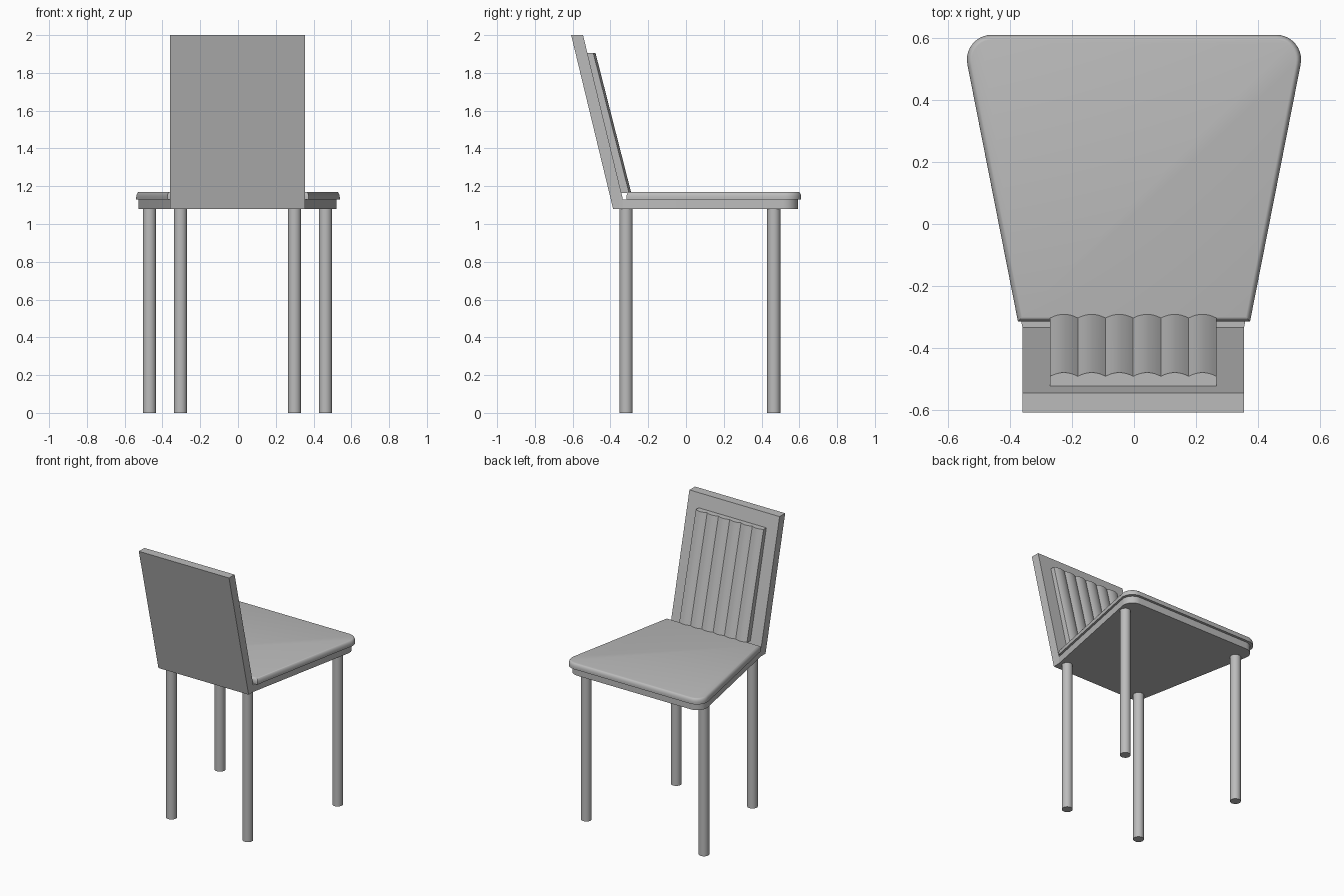
import bpy
import bmesh
import math
from mathutils import Vector

cube = bpy.data.objects.get("Cube")
if cube:
    bpy.data.objects.remove(cube, do_unlink=True)

grey = bpy.data.materials.new("plain grey")
grey.use_nodes = True
COLOUR = (0.5, 0.5, 0.5, 1)
grey.diffuse_color = COLOUR
grey.node_tree.nodes["Principled BSDF"].inputs["Base Color"].default_value = COLOUR

SHIFT = -0.0025   # the frame sits slightly off the cushion's centre line


def finish(name, bm, angle=30):
    bmesh.ops.recalc_face_normals(bm, faces=bm.faces)
    mesh = bpy.data.meshes.new(name)
    bm.to_mesh(mesh)
    bm.free()
    obj = bpy.data.objects.new(name, mesh)
    mesh.materials.append(grey)
    bpy.context.collection.objects.link(obj)
    bpy.ops.object.select_all(action="DESELECT")
    obj.select_set(True)
    bpy.context.view_layer.objects.active = obj
    bpy.ops.object.shade_smooth_by_angle(angle=math.radians(angle))
    return obj


def loft(name, rings, angle=30):
    """Skin a stack of equal-length rings and cap both ends."""
    bm = bmesh.new()
    rows = [[bm.verts.new(p) for p in ring] for ring in rings]
    n = len(rows[0])
    for a, b in zip(rows, rows[1:]):
        for i in range(n):
            j = (i + 1) % n
            bm.faces.new((a[i], a[j], b[j], b[i]))
    bm.faces.new(rows[0])
    bm.faces.new(rows[-1])
    return finish(name, bm, angle)


def seat_outline(back_w, front_w, back_y, front_y, inset, radius, x0=0, steps=10):
    """Trapezoid with two rounded front corners, offset inwards by inset."""
    taper = math.atan2(front_w - back_w, front_y - back_y)
    # arc centre: tangent to the front edge and the tapered side
    cy = front_y - radius
    side_x = back_w + (cy - back_y) * math.tan(taper)
    cx = side_x - radius / math.cos(taper)
    r = radius - inset
    half = []
    for i in range(steps + 1):
        t = -taper + (math.pi / 2 + taper) * i / steps
        half.append((cx + r * math.cos(t), cy + r * math.sin(t)))
    corner = (back_w - inset / math.cos(taper) + inset * math.tan(taper), back_y + inset)
    half.insert(0, corner)
    pts = half + [(-x, y) for x, y in reversed(half)]
    return [(x + x0, y) for x, y in pts]


def seat_slab(name, levels, **shape):
    loft(name, [[(x, y, z) for x, y in seat_outline(inset=i, **shape)] for z, i in levels])


# Seat board
seat_slab("seat_board", [(1.08, 0), (1.13, 0)], back_w=0.357, front_w=0.54,
          back_y=-0.335, front_y=0.592, radius=0.075, x0=SHIFT)

# Cushion with a rounded upper rim
rim = [(1.13, 0)]
for k in range(7):
    a = math.pi / 2 * k / 6
    rim.append((1.142 + 0.028 * math.sin(a), 0.016 * (1 - math.cos(a))))
seat_slab("seat_cushion", rim, back_w=0.374, front_w=0.556,
          back_y=-0.315, front_y=0.61, radius=0.08)

# Leaning back panel, joined to the back of the board
side = [(-0.386, 1.08), (-0.608, 2), (-0.545, 2), (-0.334, 1.13), (-0.322, 1.08)]
loft("back_panel", [[(x + SHIFT, y, z) for y, z in side] for x in (-0.357, 0.357)])

# Ribbed back pad: six shallow arcs across, cut level at top and bottom
RIBS, PAD_W, STEPS = 6, 0.268, 8


def pad_ring(z, back_y, front_y):
    pts = [(-PAD_W, back_y), (PAD_W, back_y)]
    for i in range(RIBS * STEPS + 1):
        u = (i % STEPS) / STEPS * 2 - 1
        pts.append((PAD_W - 2 * PAD_W * i / (RIBS * STEPS), front_y + 0.012 * (1 - u * u)))
    return [Vector((x + SHIFT, y, z)) for x, y in pts]


loft("back_pad", [pad_ring(1.165, -0.343, -0.302), pad_ring(1.905, -0.524, -0.491)], 25)

# Round legs, set wider at the open end of the seat
for end, leg_x, leg_y in (("front", 0.466, 0.465), ("rear", 0.302, -0.317)):
    for label, s in (("left", 1), ("right", -1)):
        ring = [(s * leg_x + SHIFT + 0.035 * math.cos(t), leg_y + 0.035 * math.sin(t))
                for t in (math.tau * i / 32 for i in range(32))]
        loft(f"{end}_{label}_leg", [[(x, y, z) for x, y in ring] for z in (0, 1.08)])
